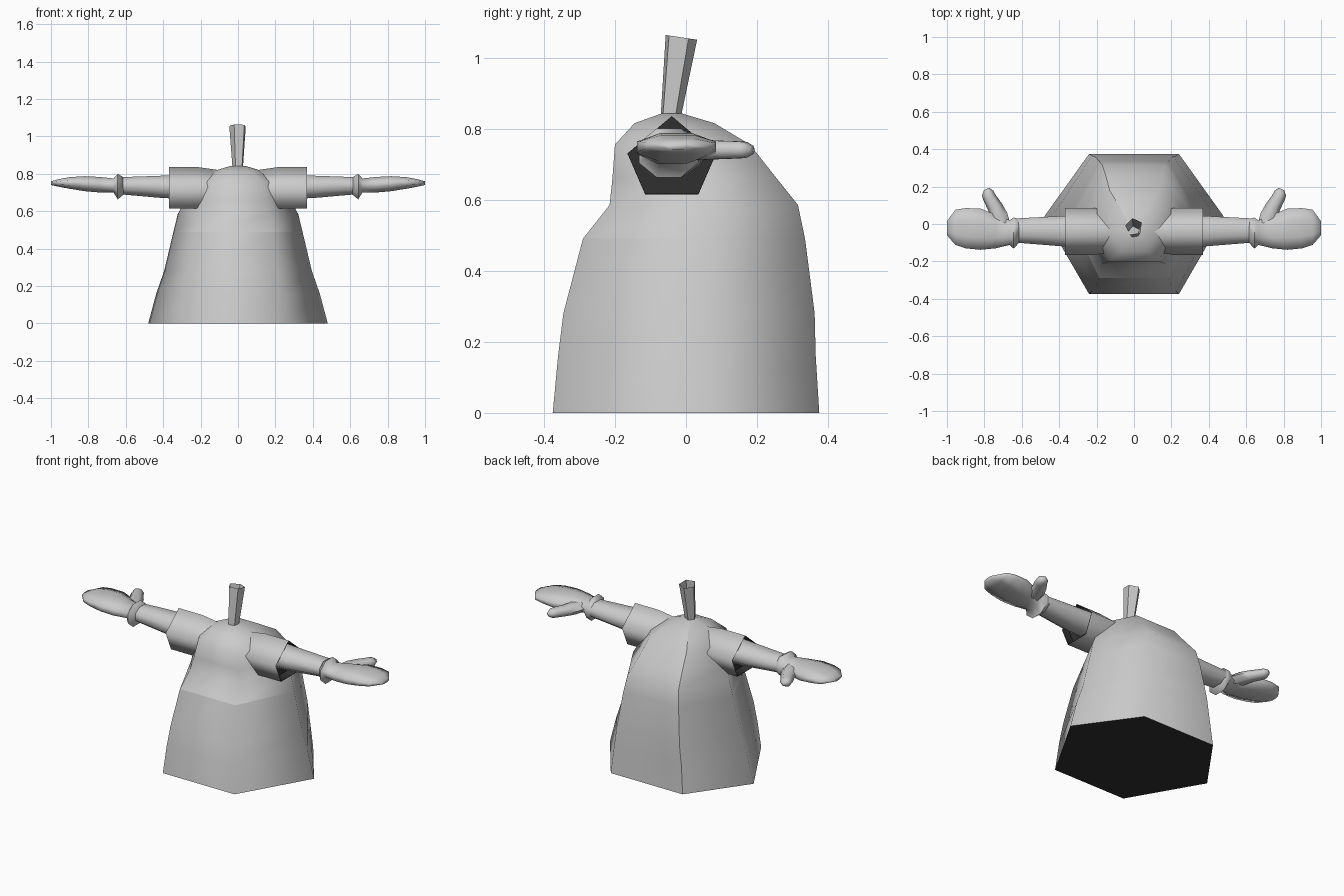
import bpy, bmesh, math
from mathutils import Vector

if "Cube" in bpy.data.objects:
    bpy.data.objects.remove(bpy.data.objects["Cube"])


def material(name, c):
    m = bpy.data.materials.new(name)
    m.diffuse_color = (c, c, c, 1)
    m.use_nodes = True
    m.node_tree.nodes["Principled BSDF"].inputs["Base Color"].default_value = m.diffuse_color
    return m


GREY = material("light grey", 0.6)
DARK = material("dark opening", 0.03)


def loft(name, rings, cap_start=None, cap_end=None, mirror=False, angle=75,
         dark_from=99, creases=()):
    """Skin a list of rings; caps take a material index or None for open.
    creases lists (ring, corner, ring, corner) edges to keep sharp."""
    bm = bmesh.new()
    loops = [[bm.verts.new(p) for p in r] for r in rings]
    n = len(loops[0])
    for k, (a, b) in enumerate(zip(loops, loops[1:])):
        for i in range(n):
            j = (i + 1) % n
            f = bm.faces.new((a[i], a[j], b[j], b[i]))
            f.material_index = int(k >= dark_from)
    for loop, cap in ((loops[0], cap_start), (loops[-1], cap_end)):
        if cap is not None:
            bm.faces.new(loop).material_index = cap
    bmesh.ops.recalc_face_normals(bm, faces=bm.faces)
    limit = math.radians(angle)
    for f in bm.faces:
        f.smooth = True
    for e in bm.edges:
        e.smooth = len(e.link_faces) < 2 or e.calc_face_angle(0) < limit
    for r0, c0, r1, c1 in creases:
        bm.edges.get((loops[r0][c0], loops[r1][c1])).smooth = False
    me = bpy.data.meshes.new(name)
    bm.to_mesh(me)
    bm.free()
    me.materials.append(GREY)
    me.materials.append(DARK)
    ob = bpy.data.objects.new(name, me)
    bpy.context.collection.objects.link(ob)
    if mirror:
        ob.modifiers.new("mirror", 'MIRROR').use_mirror_merge = False
    return ob


def oval(x, y0, y1, z0, z1, n=8):
    """Oval ring across the x axis, stretched to fill its bounds."""
    k = math.cos(math.pi / n)
    pts = []
    for i in range(n):
        a = 2 * math.pi * (i + 0.5) / n
        pts.append((x, (y0 + y1) / 2 + (y1 - y0) / 2 * math.cos(a) / k,
                    (z0 + z1) / 2 + (z1 - z0) / 2 * math.sin(a) / k))
    return pts


# Six-sided robe body: height, front y, side y, back y, half width, flat half width
BODY = [(0, -.375, .04, .375, .48, .24), (.16, -.36, .04, .365, .437, .225),
        (.28, -.345, .042, .362, .395, .21), (.49, -.29, .045, .335, .345, .185),
        (.585, -.215, .045, .315, .322, .17), (.66, -.207, .025, .255, .28, .15),
        (.755, -.20, -.01, .18, .23, .13), (.815, -.145, -.033, .08, .13, .07),
        (.842, -.07, -.04, -.01, .04, .02)]
rings = [[(-t, f, z), (t, f, z), (w, m, z), (t, b, z), (-t, b, z), (-w, m, z)]
         for z, f, m, b, w, t in BODY]
seams = [(3, 5, 3, 0), (3, 0, 3, 1), (3, 1, 3, 2)]           # waist crease in front
seams += [(k, 4, k + 1, 4) for k in range(len(BODY) - 1)]    # back seam
loft("body", rings, cap_start=1, cap_end=0, creases=seams)

# Five-sided sleeves, hollow and dark inside
PENTAGON = [(-.04, .835), (-.165, .73), (-.115, .615), (.035, .615), (.085, .73)]


def sleeve_ring(x, s):
    return [(x, -.04 + (y + .04) * s, .725 + (z - .725) * s) for y, z in PENTAGON]


loft("sleeve", [sleeve_ring(.07, .82), sleeve_ring(.21, 1), sleeve_ring(.368, 1),
                sleeve_ring(.368, .985), sleeve_ring(.315, .985)],
     cap_end=1, mirror=True, angle=85, dark_from=2)

# Forearms tapering to the wrist
loft("arm", [oval(.25, -.127, .047, .665, .798), oval(.40, -.118, .042, .67, .79),
             oval(.625, -.10, .03, .69, .782)], cap_end=0, mirror=True)

# Mittens with a flared cuff
HAND = [(.61, -.095, .025, .69, .78), (.643, -.132, .035, .663, .80),
        (.665, -.112, .02, .70, .775), (.74, -.13, .05, .70, .783),
        (.82, -.138, .082, .707, .787), (.90, -.13, .085, .72, .782),
        (.955, -.112, .076, .73, .772), (1.0, -.06, .015, .74, .76)]
loft("mitten", [oval(*h) for h in HAND], cap_start=0, cap_end=0, mirror=True)

# Thumbs pointing backwards: x, y, half width, half thickness
THUMB = [(.70, -.04, .05, .03), (.722, .04, .048, .033), (.742, .09, .041, .03),
         (.772, .14, .036, .028), (.783, .165, .033, .026), (.788, .187, .016, .013)]
along = Vector((.4, .9, 0)).normalized()
side = Vector((along.y, -along.x, 0))
rings = []
for x, y, w, t in THUMB:
    c = Vector((x, y, .74))
    rings.append([c + side * (w * math.cos(i * math.pi / 3)) +
                  Vector((0, 0, t * math.sin(i * math.pi / 3))) for i in range(6)])
loft("thumb", rings, cap_end=0, mirror=True)

# Open flared five-sided stalk on top
rings = []
for z, y, r, tilt in ((.835, -.044, .03, -.1), (1.057, -.015, .047, -.15)):
    ring = []
    for i in range(5):
        a = math.radians(100 + 72 * i)
        dy = r * math.sin(a)
        ring.append((r * math.cos(a), y + dy, z + dy * tilt))
    rings.append(ring)
loft("top_stalk", rings, angle=30)
